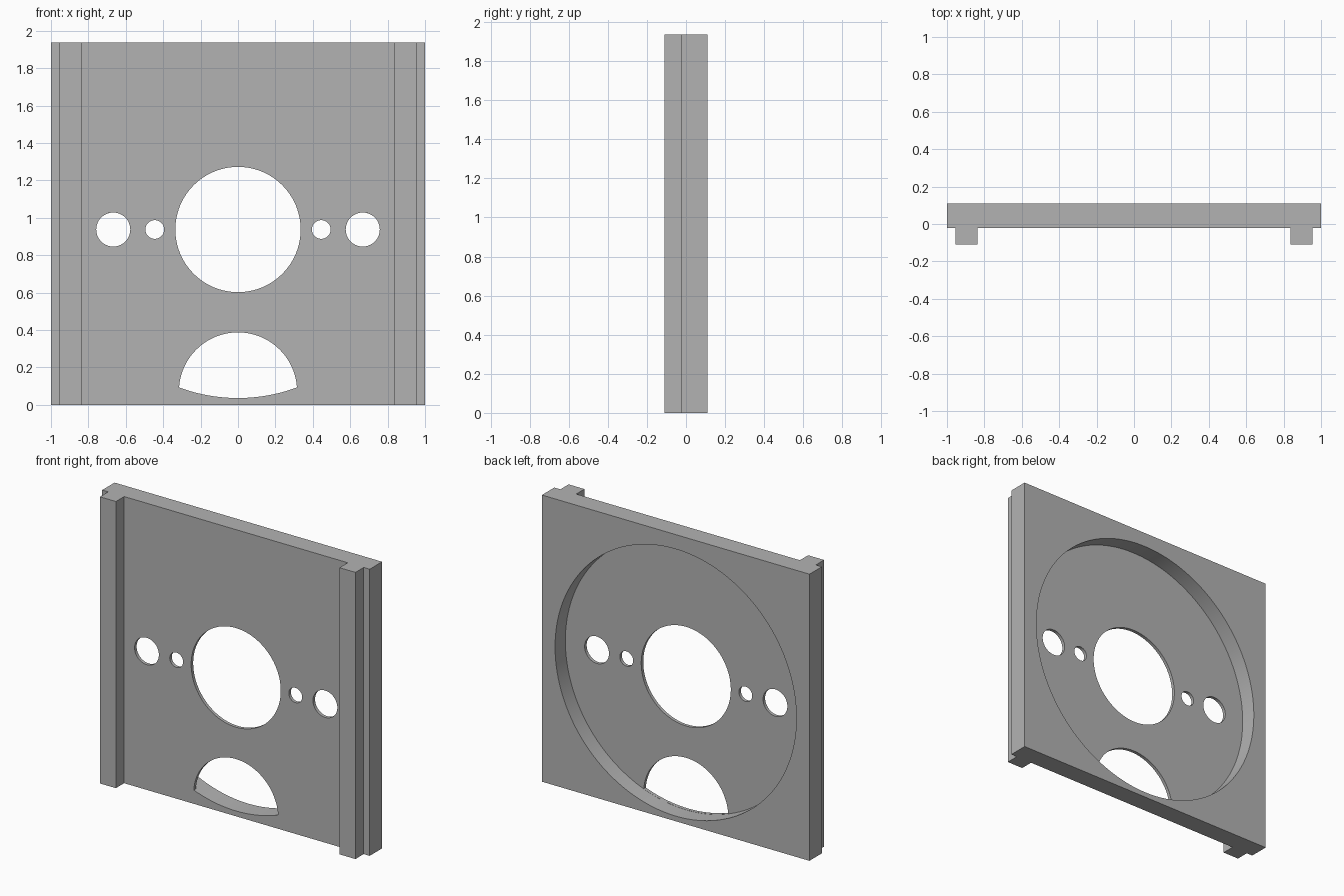
import bpy, bmesh
from math import radians
from mathutils import Matrix

HEIGHT = 1.937
FRONT, FLOOR, BACK, RAIL = -0.022, 0.0, 0.11, -0.11
HUB_Z = 0.937

cube = bpy.data.objects.get("Cube")
if cube:
    bpy.data.objects.remove(cube, do_unlink=True)

grey = bpy.data.materials.new("plain grey")
grey.use_nodes = True
colour = (0.45, 0.45, 0.45, 1)
grey.diffuse_color = colour
grey.node_tree.nodes["Principled BSDF"].inputs["Base Color"].default_value = colour


def add_object(name, bm):
    bmesh.ops.recalc_face_normals(bm, faces=bm.faces)
    mesh = bpy.data.meshes.new(name)
    bm.to_mesh(mesh)
    bm.free()
    mesh.materials.append(grey)
    obj = bpy.data.objects.new(name, mesh)
    bpy.context.collection.objects.link(obj)
    return obj


def cylinder(name, x, z, radius, y0, y1, segments=96):
    """Cutter lying along y."""
    bm = bmesh.new()
    place = Matrix.Translation((x, (y0 + y1) / 2, z)) @ Matrix.Rotation(radians(90), 4, "X")
    bmesh.ops.create_cone(bm, cap_ends=True, segments=segments, radius1=radius,
                          radius2=radius, depth=y1 - y0, matrix=place)
    obj = add_object(name, bm)
    obj.hide_render = True
    return obj


def combine(target, cutter, operation="DIFFERENCE"):
    """Apply a boolean and discard its cutter."""
    mod = target.modifiers.new("cut", "BOOLEAN")
    mod.operation = operation
    mod.solver = "EXACT"
    mod.object = cutter
    bpy.context.view_layer.objects.active = target
    bpy.ops.object.modifier_apply(modifier=mod.name)
    bpy.data.objects.remove(cutter, do_unlink=True)


# Plate with two front rails, as one extruded cross-section
half = [(0.836, FRONT), (0.836, RAIL), (0.955, RAIL), (0.955, FRONT), (1, FRONT), (1, BACK)]
outline = half + [(-x, y) for x, y in reversed(half)]
bm = bmesh.new()
base = bm.faces.new([bm.verts.new((x, y, 0)) for x, y in outline])
top = bmesh.ops.extrude_face_region(bm, geom=[base])["geom"]
bmesh.ops.translate(bm, vec=(0, 0, HEIGHT),
                    verts=[v for v in top if isinstance(v, bmesh.types.BMVert)])
plate = add_object("railed_plate", bm)

# Wide round pocket in the back, leaving a thin front wall
combine(plate, cylinder("pocket_cutter", 0, HUB_Z, 0.902, FLOOR, 0.3, 192))

# Centre hole and the paired holes beside it
combine(plate, cylinder("centre_cutter", 0, HUB_Z, 0.335, -0.3, 0.3))
for side in (-1, 1):
    combine(plate, cylinder("small_cutter", side * 0.445, HUB_Z, 0.05, -0.3, 0.3, 48))
    combine(plate, cylinder("large_cutter", side * 0.667, HUB_Z, 0.091, -0.3, 0.3, 64))

# Lower opening: a round hole bounded below by the pocket wall
opening = cylinder("opening_cutter", 0, 0.071, 0.316, -0.2, 0.2)
combine(opening, cylinder("opening_limit", 0, HUB_Z, 0.901, -0.3, 0.3, 192), "INTERSECT")
combine(plate, opening)

# Smooth round walls, crisp edges
bpy.ops.object.select_all(action="DESELECT")
plate.select_set(True)
bpy.context.view_layer.objects.active = plate
bpy.ops.object.shade_smooth_by_angle(angle=radians(30))
